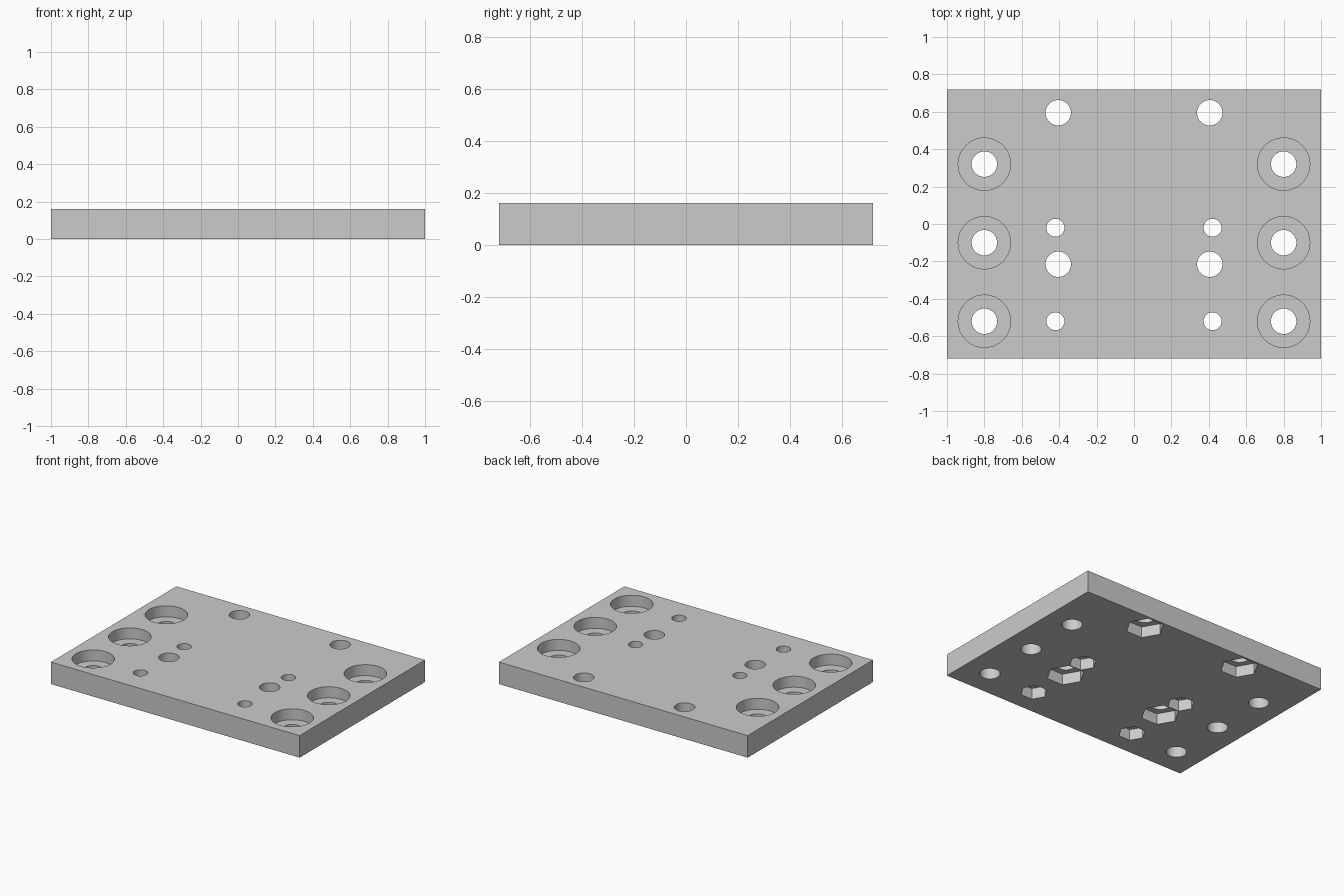
import bpy
import bmesh
import math
from mathutils import Matrix

if "Cube" in bpy.data.objects:
    bpy.data.objects.remove(bpy.data.objects["Cube"])

WIDTH, DEPTH, THICK = 2.0, 1.44, 0.16
HALF = THICK / 2
BOLT_R, SMALL_R = 0.068, 0.048

# Hole centres on the left half; mirrored across x
side_holes = [(0.8, y) for y in (0.32, -0.10, -0.52)]
bolt_holes = [(0.405, y) for y in (0.595, -0.215)]
small_holes = [(0.42, y) for y in (-0.02, -0.52)]


def make_object(name, bm):
    mesh = bpy.data.meshes.new(name)
    bm.to_mesh(mesh)
    bm.free()
    obj = bpy.data.objects.new(name, mesh)
    bpy.context.collection.objects.link(obj)
    return obj


def add_prisms(bm, centres, radius, z0, z1, sides=48):
    """Upright prisms at each centre and its mirror; first corner on the x axis."""
    for x, y in centres:
        for sx in (-x, x):
            ring = [bm.verts.new((sx + radius * math.cos(i * math.tau / sides),
                                  y + radius * math.sin(i * math.tau / sides), z0))
                    for i in range(sides)]
            top = [bm.verts.new((v.co.x, v.co.y, z1)) for v in ring]
            bm.faces.new(ring[::-1])
            bm.faces.new(top)
            for i in range(sides):
                j = (i + 1) % sides
                bm.faces.new((ring[i], ring[j], top[j], top[i]))


# Plate blank
bm = bmesh.new()
bmesh.ops.create_cube(bm, size=1, matrix=Matrix.Translation((0, 0, HALF))
                      @ Matrix.Diagonal((WIDTH, DEPTH, THICK, 1)))
plate = make_object("mounting_plate", bm)

grey = bpy.data.materials.new("plain grey")
grey.use_nodes = True
colour = (0.6, 0.6, 0.6, 1)
grey.diffuse_color = colour
grey.node_tree.nodes["Principled BSDF"].inputs["Base Color"].default_value = colour
plate.data.materials.append(grey)

# Through holes
bm = bmesh.new()
add_prisms(bm, side_holes + bolt_holes, BOLT_R, -0.1, THICK + 0.1)
add_prisms(bm, small_holes, SMALL_R, -0.1, THICK + 0.1)
drills = make_object("hole_cutter", bm)

# Round counterbores on top, hexagonal nut pockets underneath
bm = bmesh.new()
add_prisms(bm, side_holes, 0.14, HALF, THICK + 0.1, 64)
add_prisms(bm, bolt_holes, 0.127, -0.1, HALF, 6)
add_prisms(bm, small_holes, 0.091, -0.1, HALF, 6)
pockets = make_object("pocket_cutter", bm)

bpy.context.view_layer.objects.active = plate
for cutter in (pockets, drills):
    cutter.hide_render = True
    mod = plate.modifiers.new(cutter.name, "BOOLEAN")
    mod.operation = "DIFFERENCE"
    mod.solver = "EXACT"
    mod.object = cutter
    bpy.ops.object.modifier_apply(modifier=mod.name)
    bpy.data.objects.remove(cutter)

# Smooth hole walls, sharp rims
bpy.ops.object.select_all(action="DESELECT")
plate.select_set(True)
bpy.ops.object.shade_smooth_by_angle(angle=math.radians(30))
